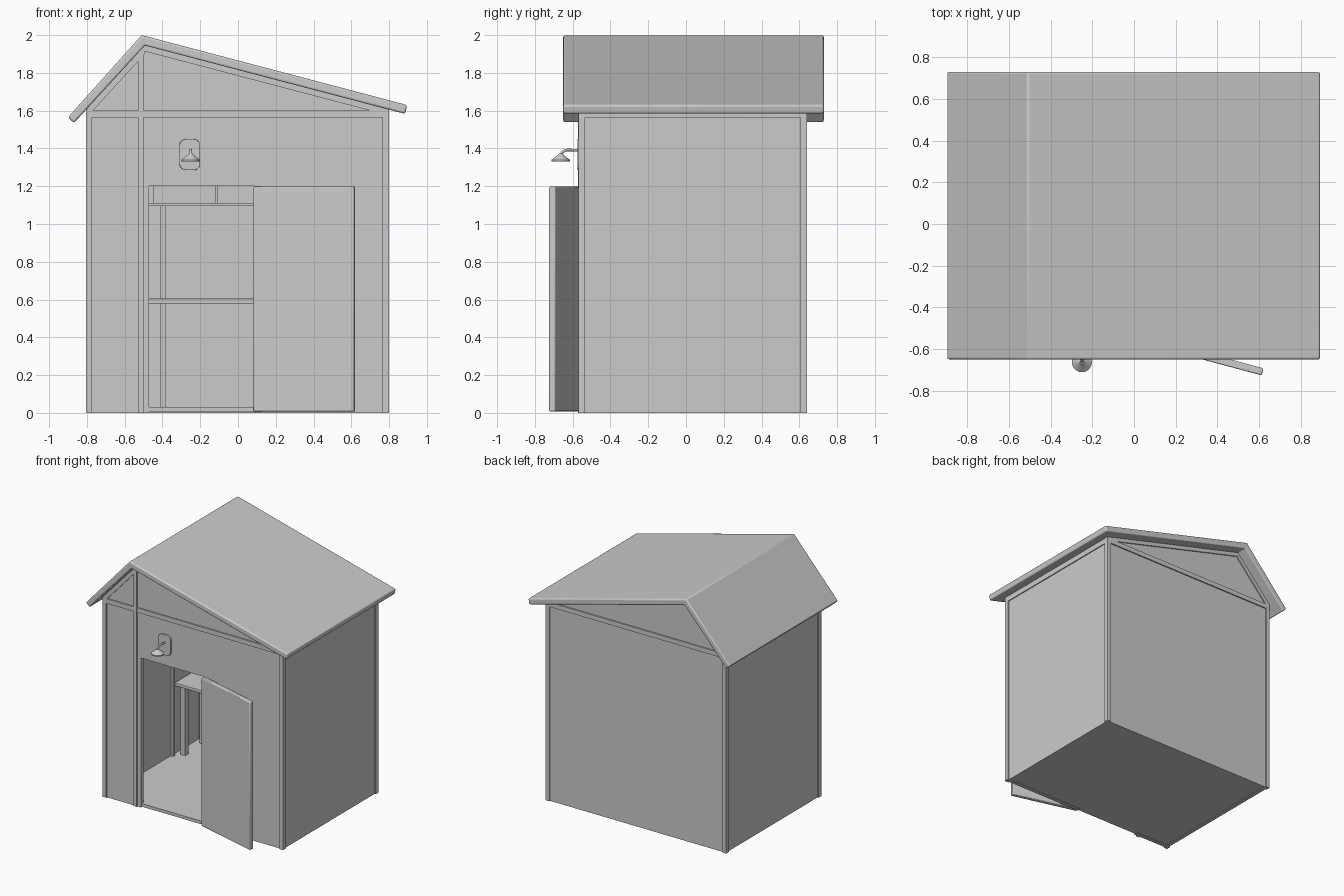
import bpy, bmesh, math
from mathutils import Matrix

if "Cube" in bpy.data.objects:
    bpy.data.objects.remove(bpy.data.objects["Cube"])


def finish(name, bm, bevel=0, segs=2, smooth=False):
    bmesh.ops.recalc_face_normals(bm, faces=bm.faces)
    me = bpy.data.meshes.new(name)
    bm.to_mesh(me)
    bm.free()
    ob = bpy.data.objects.new(name, me)
    bpy.context.collection.objects.link(ob)
    if bevel:
        m = ob.modifiers.new("bevel", 'BEVEL')
        m.width, m.segments, m.limit_method = bevel, segs, 'ANGLE'
    if smooth:
        bpy.ops.object.select_all(action='DESELECT')
        ob.select_set(True)
        bpy.context.view_layer.objects.active = ob
        bpy.ops.object.shade_smooth_by_angle(angle=math.radians(35))
    return ob


def prism(name, pts, y0, y1, **kw):
    """Extrude an x-z profile from y0 to y1."""
    bm = bmesh.new()
    f = bm.faces.new([bm.verts.new((x, y0, z)) for x, z in pts])
    r = bmesh.ops.extrude_face_region(bm, geom=[f])
    for v in r["geom"]:
        if isinstance(v, bmesh.types.BMVert):
            v.co.y = y1
    return finish(name, bm, **kw)


def box(name, x0, x1, y0, y1, z0, z1, **kw):
    return prism(name, [(x0, z0), (x1, z0), (x1, z1), (x0, z1)], y0, y1, **kw)


def rafter(name, p, q, drop, y0, y1):
    prism(name, [p, q, (q[0], q[1] - drop), (p[0], p[1] - drop)], y0, y1)


# Roof: one bent slab with softened edges
prism("roof", [(-0.90, 1.565), (-0.51, 2.0), (0.895, 1.63), (0.885, 1.583),
               (-0.493, 1.945), (-0.868, 1.535)], -0.65, 0.73,
      bevel=0.01, segs=3, smooth=True)

# Walls and floor
gable = [(0.79, 0), (0.79, 1.61), (-0.493, 1.947), (-0.795, 1.615), (-0.795, 0)]
prism("back_wall", gable, 0.60, 0.63)
prism("front_wall", gable + [(-0.47, 0), (-0.47, 1.2), (0.09, 1.2), (0.09, 0)], -0.56, -0.53)
box("left_wall", -0.795, -0.765, -0.53, 0.60, 0, 1.615)
box("right_wall", 0.76, 0.79, -0.53, 0.60, 0, 1.61)
box("floor", -0.79, 0.785, -0.555, 0.625, 0.005, 0.03)

# Outer timber frame: corner posts, cross beams, rafters
for side, y0, y1 in (("front", -0.57, -0.535), ("back", 0.605, 0.64)):
    box(side + "_left_post", -0.805, -0.773, y0, y1, 0, 1.605)
    box(side + "_right_post", 0.766, 0.80, y0, y1, 0, 1.605)
    box(side + "_beam", -0.80, 0.79, y0, y1, 1.563, 1.60)
    rafter(side + "_left_rafter", (-0.80, 1.61), (-0.493, 1.946), 0.045, y0, y1)
    rafter(side + "_right_rafter", (-0.493, 1.946), (0.80, 1.606), 0.032, y0, y1)
box("front_king_post", -0.53, -0.50, -0.572, -0.535, 0, 1.90)
for name, x0, x1 in (("left_eave_beam", -0.803, -0.78), ("right_eave_beam", 0.77, 0.798)):
    box(name, x0, x1, -0.54, 0.61, 1.563, 1.61)

# Open door, swung out about its right-hand hinge
door = box("door", 0, 0.55, -0.035, 0, 0.008, 1.198, bevel=0.006, smooth=True)
door.matrix_world = Matrix.Translation((0.09, -0.55, 0)) @ Matrix.Rotation(math.radians(-15), 4, 'Z')

# Workbench along the back wall
box("table_top", -0.76, 0.755, 0.28, 0.60, 0.578, 0.605, bevel=0.005)
for i, x in enumerate((-0.72, 0.68)):
    for j, y in enumerate((0.30, 0.54)):
        box(f"table_leg_{i}{j}", x, x + 0.04, y, y + 0.04, 0.03, 0.58)

# Inner studs and the high shelf with boxes
box("back_stud", -0.41, -0.385, 0.57, 0.60, 0.03, 1.5)
box("left_stud", -0.765, -0.745, 0.24, 0.265, 0.03, 1.56)
box("shelf", -0.76, 0.755, 0.43, 0.60, 1.095, 1.11)
box("shelf_box_left", -0.45, -0.12, 0.45, 0.59, 1.11, 1.24)
box("shelf_box_right", -0.11, 0.16, 0.45, 0.59, 1.11, 1.24)

# Wall lamp: rounded plate, bent arm, conical shade
plate = []
for cx, cz, a0 in ((-0.235, 1.415, 0), (-0.275, 1.415, 90), (-0.275, 1.32, 180), (-0.235, 1.32, 270)):
    for k in range(6):
        a = math.radians(a0 + 18 * k)
        plate.append((cx + 0.035 * math.cos(a), cz + 0.035 * math.sin(a)))
prism("lamp_plate", plate, -0.574, -0.555, bevel=0.003)

cu = bpy.data.curves.new("lamp_arm", 'CURVE')
cu.dimensions, cu.bevel_depth, cu.bevel_resolution, cu.use_fill_caps = '3D', 0.007, 2, True
sp = cu.splines.new('POLY')
path = [(-0.565, 1.39)] + [(-0.625 - 0.04 * math.sin(math.radians(a)),
                           1.352 + 0.04 * math.cos(math.radians(a))) for a in range(0, 91, 15)]
sp.points.add(len(path) - 1)
for p, (y, z) in zip(sp.points, path):
    p.co = (-0.25, y, z, 1)
arm = bpy.data.objects.new("lamp_arm", cu)
bpy.context.collection.objects.link(arm)
bpy.ops.object.select_all(action='DESELECT')
arm.select_set(True)
bpy.context.view_layer.objects.active = arm
bpy.ops.object.convert(target='MESH')

bm = bmesh.new()
rings = [(0.010, 1.372), (0.016, 1.364), (0.048, 1.340), (0.048, 1.332)]
loops = [[bm.verts.new((-0.25 + r * math.cos(k * math.pi / 12), -0.663 + r * math.sin(k * math.pi / 12), z))
          for k in range(24)] for r, z in rings]
for a, b in zip(loops, loops[1:]):
    for k in range(24):
        bm.faces.new((a[k], a[k - 1], b[k - 1], b[k]))
bm.faces.new(loops[0])
bm.faces.new(loops[-1])
finish("lamp_shade", bm, smooth=True)
